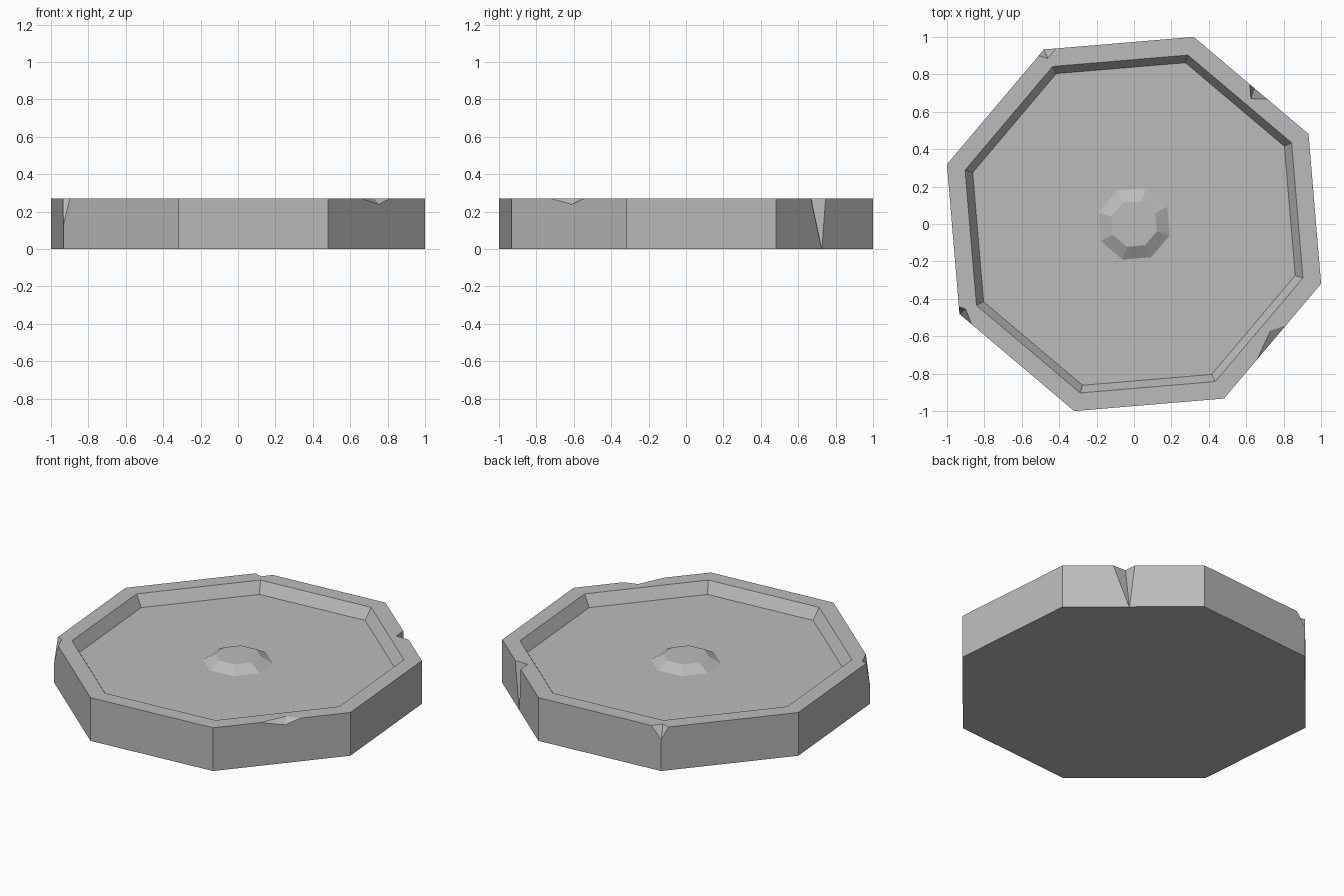
import bpy, bmesh
from math import cos, sin, radians
from mathutils import Vector

cube = bpy.data.objects.get("Cube")
if cube:
    bpy.data.objects.remove(cube)

SIDES = 8
TURN = radians(-17.7)
TOP, FLOOR = 0.27, 0.2

stone = bpy.data.materials.new("grey stone")
stone.use_nodes = True
GREY = (0.5, 0.5, 0.5, 1)
stone.diffuse_color = GREY
stone.node_tree.nodes["Principled BSDF"].inputs["Base Color"].default_value = GREY


def make_object(name, bm):
    bmesh.ops.recalc_face_normals(bm, faces=bm.faces)
    mesh = bpy.data.meshes.new(name)
    bm.to_mesh(mesh)
    bm.free()
    mesh.materials.append(stone)
    obj = bpy.data.objects.new(name, mesh)
    bpy.context.collection.objects.link(obj)
    return obj


def lathe(name, profile):
    """Octagonal rings of (radius, height), bridged and capped at both ends."""
    bm = bmesh.new()
    angles = [TURN + radians(360 / SIDES) * i for i in range(SIDES)]
    rings = [[bm.verts.new((r * cos(a), r * sin(a), z)) for a in angles]
             for r, z in profile]
    for low, high in zip(rings, rings[1:]):
        for i in range(SIDES):
            j = (i + 1) % SIDES
            bm.faces.new((low[i], low[j], high[j], high[i]))
    bm.faces.new(rings[0])
    bm.faces.new(rings[-1])
    return make_object(name, bm)


def chip_cutter(a, b, inner, tip):
    """Wedge whose two cutting planes meet along the line inner-tip."""
    c = Vector(inner)
    lift = (c - Vector(tip)) * 0.3
    points = [c] + [c + (Vector(p) - c) * 3 for p in (a, b, tip)]
    bm = bmesh.new()
    for p in points:
        bm.verts.new(p)
        bm.verts.new(p + lift)
    hull = bmesh.ops.convex_hull(bm, input=bm.verts)
    spare = [v for v in hull["geom_interior"] if isinstance(v, bmesh.types.BMVert)]
    bmesh.ops.delete(bm, geom=spare, context="VERTS")
    cutter = make_object("chip_cutter", bm)
    cutter.hide_render = True
    return cutter


# Slab with raised rim, sunken floor and low central boss
slab = lathe("stone_plate", [(1.05, 0), (1.05, TOP), (0.948, TOP), (0.905, FLOOR),
                             (0.2, FLOOR), (0.128, FLOOR + 0.04)])

# Chips broken out of the rim: two edge points, inner point, lowest point
chips = [
    ((0.62, 0.745, TOP), (0.71, 0.668, TOP), (0.625, 0.67, TOP), (0.643, 0.725, 0)),
    ((0.66, -0.72, TOP), (0.81, -0.543, TOP), (0.73, -0.57, TOP), (0.752, -0.61, 0.24)),
    ((-0.94, -0.44, TOP), (-0.87, -0.53, TOP), (-0.90, -0.455, TOP), (-0.93, -0.48, 0.14)),
    ((-0.51, 0.90, TOP), (-0.42, 0.935, TOP), (-0.46, 0.885, TOP), (-0.48, 0.93, 0.2)),
]
cutters = [chip_cutter(*chip) for chip in chips]
for cutter in cutters:
    cut = slab.modifiers.new("chip", "BOOLEAN")
    cut.operation = "DIFFERENCE"
    cut.solver = "EXACT"
    cut.object = cutter

# Bake the cuts and drop the helpers
bpy.context.view_layer.update()
graph = bpy.context.evaluated_depsgraph_get()
baked = bpy.data.meshes.new_from_object(slab.evaluated_get(graph))
slab.modifiers.clear()
slab.data = baked
for cutter in cutters:
    bpy.data.objects.remove(cutter)
